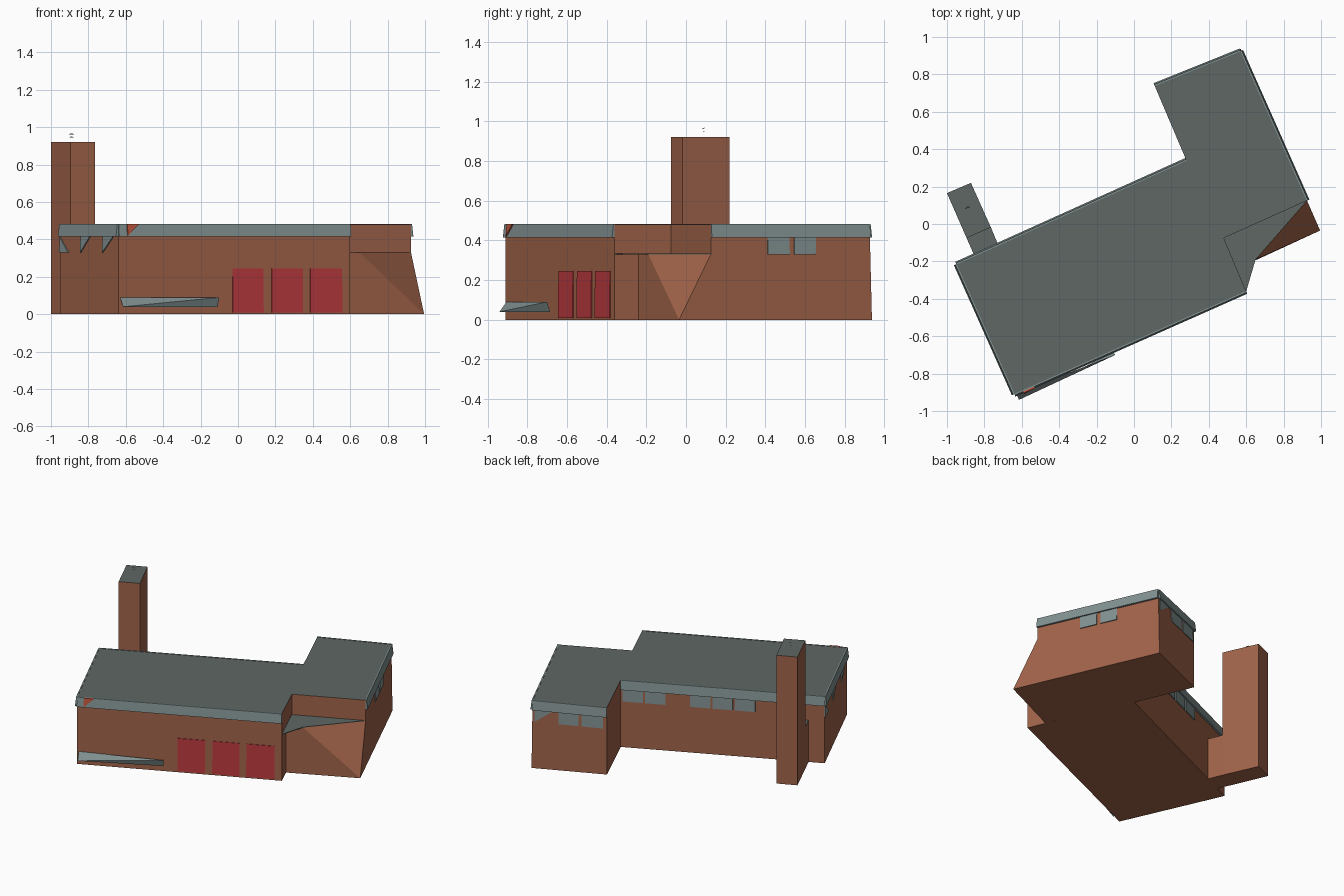
import bpy, bmesh
from mathutils import Vector

if "Cube" in bpy.data.objects:
    bpy.data.objects.remove(bpy.data.objects["Cube"])


def material(name, rgb):
    m = bpy.data.materials.new(name)
    lin = [(c / 255 / 12.92) if c < 11 else ((c / 255 + 0.055) / 1.055) ** 2.4 for c in rgb]
    m.diffuse_color = (*lin, 1)
    m.use_nodes = True
    m.node_tree.nodes["Principled BSDF"].inputs["Base Color"].default_value = m.diffuse_color
    return m


BRICK = material("brick", (160, 99, 73))
ROOF = material("roof_grey", (94, 103, 100))
TRIM = material("trim_grey", (130, 145, 145))
RED = material("door_red", (186, 58, 62))
BADGE = material("badge_rust", (190, 85, 62))


def add(name, verts, faces, mats, top_roof=False, closed=True):
    bm = bmesh.new()
    vs = [bm.verts.new(v) for v in verts]
    for f in faces:
        bm.faces.new([vs[i] for i in f])
    if closed:
        bmesh.ops.recalc_face_normals(bm, faces=bm.faces)
    bm.normal_update()
    if top_roof:
        for f in bm.faces:
            f.material_index = 1 if f.normal.z > 0.9 else 0
    me = bpy.data.meshes.new(name)
    bm.to_mesh(me)
    bm.free()
    for m in mats:
        me.materials.append(m)
    ob = bpy.data.objects.new(name, me)
    bpy.context.collection.objects.link(ob)
    return ob


def loft(name, low, high, mats, top_roof=False):
    """Closed solid between two rings with the same point count."""
    n = len(low)
    faces = [tuple(range(n))[::-1], tuple(range(n, 2 * n))]
    faces += [(i, (i + 1) % n, n + (i + 1) % n, n + i) for i in range(n)]
    return add(name, low + high, faces, mats, top_roof)


def prism(name, outline, z0, z1):
    return loft(name, [(x, y, z0) for x, y in outline],
                [(x, y, z1) for x, y in outline], [BRICK, ROOF], True)


def panel(name, wall, t0, t1, z0, z1, mat, top=0.005, bottom=0.005, shape=(0, 1, 2, 3)):
    """Thin plate on a wall; shape picks corners (bl, br, tr, tl)."""
    p, q = (Vector((*c, 0)) for c in wall)
    d = (q - p).normalized()
    out = Vector((d.y, -d.x, 0))
    corners = [(t0, z0, bottom), (t1, z0, bottom), (t1, z1, top), (t0, z1, top)]
    rings = [[], []]
    for i in shape:
        t, z, o = corners[i]
        base = p.lerp(q, t) + Vector((0, 0, z))
        rings[0].append(tuple(base - out * 0.002))
        rings[1].append(tuple(base + out * o))
    return loft(name, rings[0], rings[1], [mat])


# Main L-shaped building, corners counter-clockwise
A, B, C, D = (-0.64, -0.91), (0.60, -0.36), (0.48, -0.075), (0.925, 0.125)
E, F, G, H = (0.57, 0.925), (0.11, 0.74), (0.28, 0.34), (-0.95, -0.215)
outline = [A, B, C, D, E, F, G, H]
low = [(x, y + (0.012 if (x, y) == E else 0), 0) for x, y in outline]
loft("building", low, [(x, y, 0.48) for x, y in outline], [BRICK, ROOF], True)

# Fascia strips under the roof edge
for name, wall in {"front": (A, B), "east": (D, E), "wing_back": (E, F),
                   "back": (G, H), "west": (H, A)}.items():
    panel("fascia_" + name, wall, 0, 1, 0.415, 0.482, TRIM, 0.006, 0.014)

# Garage doors
for i, (a, b) in enumerate([(0.492, 0.625), (0.661, 0.794), (0.827, 0.964)]):
    panel(f"garage_door_{i}", (A, B), a, b, 0.01, 0.245, RED, 0.004, 0.007)

# High windows below the fascia
QUAD = (0, 1, 2, 3)
windows = [
    ("east", (D, E), [(0.356, 0.494, QUAD), (0.525, 0.66, QUAD)]),
    ("wing", (E, F), [(0.03, 0.27, (0, 2, 3)), (0.35, 0.62, QUAD), (0.66, 0.95, QUAD)]),
    ("back", (G, H), [(0.01, 0.11, QUAD), (0.12, 0.22, QUAD), (0.34, 0.44, QUAD),
                      (0.45, 0.55, QUAD), (0.56, 0.66, QUAD)]),
    ("west", (H, A), [(0.0, 0.15, (0, 1, 3)), (0.36, 0.52, (0, 2, 3)),
                      (0.74, 0.92, (0, 2, 3))]),
]
for name, wall, spans in windows:
    for i, (a, b, shape) in enumerate(spans):
        panel(f"window_{name}_{i}", wall, a, b, 0.33, 0.415, TRIM, 0.005, 0.007, shape)

# Entrance block with a cut-off corner
j, k, tip = (0.55, -0.24), (0.65, -0.19), (0.995, -0.035)
z = 0.33
add("entrance",
    [(*C, 0), (*j, 0), (*tip, 0), (*D, 0), (*C, z), (*j, z), (*k, z), (*D, z)],
    [(3, 2, 1, 0), (4, 5, 6, 7), (1, 2, 6, 5), (2, 7, 6), (2, 3, 7), (0, 1, 5, 4), (3, 0, 4, 7)],
    [BRICK, ROOF], True)
prism_roof = prism("entrance_roof", [C, B, k, D], z, z + 0.004)
prism_roof.data.materials[0] = ROOF

# Chimney tower and its low link to the building
prism("chimney", [(-1.0, 0.165), (-0.895, -0.075), (-0.765, -0.018), (-0.872, 0.22)], 0, 0.92)
prism("chimney_link", [(-0.895, -0.075), (-0.853, -0.17), (-0.725, -0.114), (-0.765, -0.018)], 0, 0.30)

# Small vanes above the chimney
for i, h in enumerate((0.945, 0.962)):
    add(f"vane_{i}", [(-0.905, 0.08, h), (-0.875, 0.09, h), (-0.89, 0.095, h + 0.006)],
        [(0, 1, 2)], [TRIM], closed=False)

# Low twisted sign strip along the front
add("sign_strip",
    [(-0.63, -0.905, 0.09), (-0.615, -0.94, 0.04), (-0.11, -0.685, 0.04), (-0.1, -0.70, 0.09)],
    [(0, 1, 3), (1, 2, 3)], [TRIM], closed=False)

# Triangular badge on the front fascia
panel("badge", (A, B), 0.035, 0.085, 0.42, 0.482, BADGE, 0.015, 0.02, (0, 2, 3))
